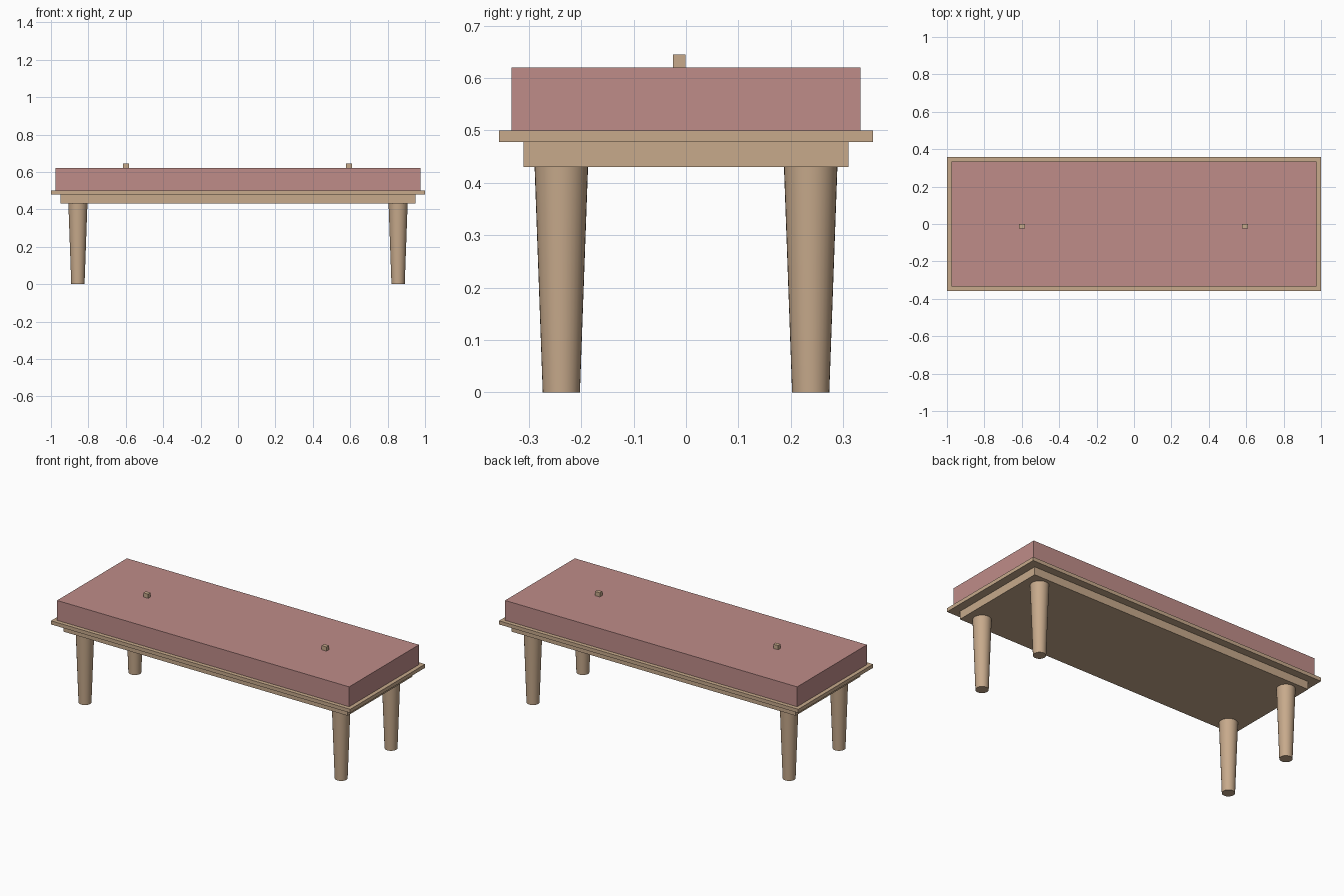
import bpy
import math

if "Cube" in bpy.data.objects:
    bpy.data.objects.remove(bpy.data.objects["Cube"])


def material(name, rgb):
    m = bpy.data.materials.new(name)
    m.diffuse_color = (*rgb, 1.0)
    m.use_nodes = True
    m.node_tree.nodes["Principled BSDF"].inputs["Base Color"].default_value = m.diffuse_color
    return m


WOOD = material("light_wood", (0.57, 0.40, 0.26))
FABRIC = material("dusty_rose_fabric", (0.52, 0.265, 0.25))


def box(name, x, y, z, mat):
    """Box from (min, max) ranges on each axis."""
    bpy.ops.mesh.primitive_cube_add(size=1, location=[sum(r) / 2 for r in (x, y, z)])
    ob = bpy.context.object
    ob.name = name
    ob.scale = [r[1] - r[0] for r in (x, y, z)]
    bpy.ops.object.transform_apply(location=False, rotation=False, scale=True)
    ob.data.materials.append(mat)
    return ob


# Bench body: apron, top board and cushion
box("apron", (-0.95, 0.95), (-0.31, 0.31), (0.43, 0.48), WOOD)
box("top_board", (-1.0, 1.0), (-0.357, 0.357), (0.478, 0.50), WOOD)
box("cushion", (-0.976, 0.976), (-0.333, 0.333), (0.50, 0.62), FABRIC)

# Two small pegs on the cushion
for side, x in (("left", -0.599), ("right", 0.593)):
    box(side + "_peg", (x - 0.016, x + 0.016), (-0.025, -0.001), (0.615, 0.645), WOOD)

# Four round tapered legs
for row, y in (("front", -0.238), ("back", 0.238)):
    for side, x in (("left", -0.856), ("right", 0.856)):
        bpy.ops.mesh.primitive_cone_add(vertices=32, radius1=0.0355, radius2=0.051,
                                        depth=0.43, location=(x, y, 0.215))
        leg = bpy.context.object
        leg.name = f"{row}_{side}_leg"
        leg.data.materials.append(WOOD)
        bpy.ops.object.shade_smooth_by_angle(angle=math.radians(30))
